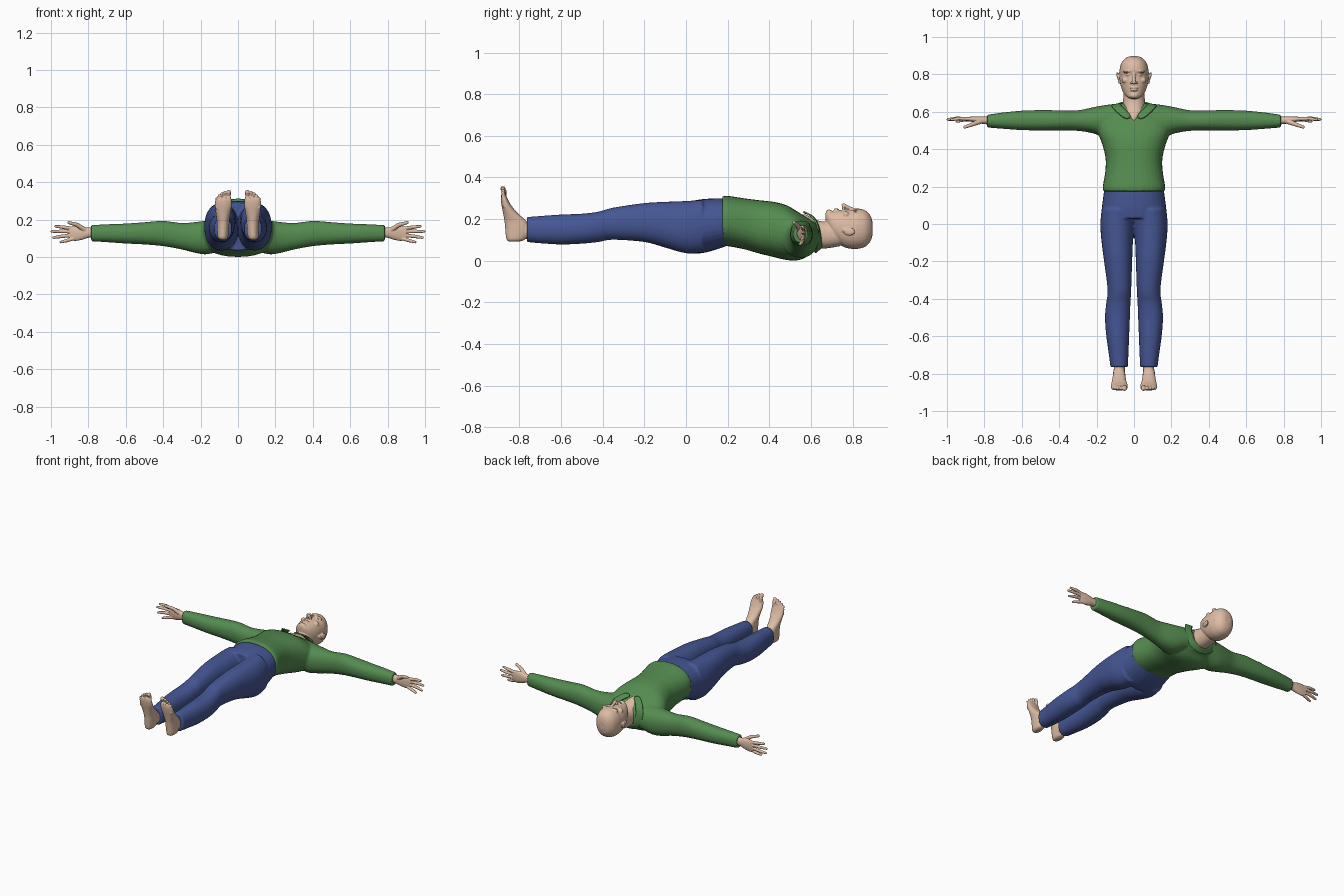
import bpy, bmesh, math
from mathutils import Vector, Matrix


def material(name, rgb):
    m = bpy.data.materials.new(name)
    m.diffuse_color = (*rgb, 1)
    return m


SKIN = material("skin", (0.72, 0.50, 0.37))
GREEN = material("green_cloth", (0.09, 0.26, 0.08))
BLUE = material("blue_cloth", (0.06, 0.095, 0.30))


def loft(bm, axis, rings, power=2.2, sides=32, steps=4):
    """Skin rings (pos, a_lo, a_hi, b_lo, b_hi) along an axis, smoothly interpolated."""
    fine = []
    for i in range(len(rings) - 1):
        p = [rings[max(i - 1, 0)], rings[i], rings[i + 1], rings[min(i + 2, len(rings) - 1)]]
        for k in range(steps):
            t = k / steps
            fine.append([0.5 * (2 * b + (c - a) * t + (2 * a - 5 * b + 4 * c - d) * t * t
                                + (3 * b - a - 3 * c + d) * t ** 3) for a, b, c, d in zip(*p)])
    fine.append(rings[-1])
    loops = []
    for pos, a0, a1, b0, b1 in fine:
        loop = []
        for j in range(sides):
            ang = 2 * math.pi * j / sides
            c, s = math.cos(ang), math.sin(ang)
            a = (a0 + a1) / 2 + (a1 - a0) / 2 * math.copysign(abs(c) ** (2 / power), c)
            b = (b0 + b1) / 2 + (b1 - b0) / 2 * math.copysign(abs(s) ** (2 / power), s)
            co = {'x': (pos, a, b), 'y': (a, pos, b), 'z': (a, b, pos)}[axis]
            loop.append(bm.verts.new(co))
        loops.append(loop)
    for l0, l1 in zip(loops, loops[1:]):
        for j in range(sides):
            k = (j + 1) % sides
            bm.faces.new((l0[j], l0[k], l1[k], l1[j]))
    bm.faces.new(loops[0])
    bm.faces.new(loops[-1])


def mirrored(rings):
    return [(-r[0], *r[1:]) for r in rings]


def blob(bm, centre, radii, tilt=0):
    m = Matrix.Translation(centre) @ Matrix.Rotation(tilt, 4, 'Z') @ Matrix.Diagonal((*radii, 1))
    bmesh.ops.create_icosphere(bm, subdivisions=3, radius=1, matrix=m)


def tube(bm, pts, radii):
    pts = [Vector(p) for p in pts]
    for p, r in zip(pts, radii):
        blob(bm, p, (r, r, r))
    for p, q, r0, r1 in zip(pts, pts[1:], radii, radii[1:]):
        d = q - p
        m = Matrix.Translation((p + q) / 2) @ d.to_track_quat('Z', 'Y').to_matrix().to_4x4()
        bmesh.ops.create_cone(bm, cap_ends=True, segments=16, radius1=r0, radius2=r1,
                              depth=d.length, matrix=m)


def finish(name, bm, mat, voxel=0, smooth=3, mirror=False):
    bmesh.ops.recalc_face_normals(bm, faces=bm.faces)
    for f in bm.faces:
        f.smooth = True
    me = bpy.data.meshes.new(name)
    bm.to_mesh(me)
    bm.free()
    me.materials.append(mat)
    ob = bpy.data.objects.new(name, me)
    bpy.context.collection.objects.link(ob)
    if voxel:
        r = ob.modifiers.new("fuse", 'REMESH')
        r.mode, r.voxel_size, r.use_smooth_shade = 'VOXEL', voxel, True
        s = ob.modifiers.new("soften", 'SMOOTH')
        s.factor, s.iterations = 0.5, smooth
    if mirror:
        ob.modifiers.new("mirror", 'MIRROR')
    return ob


# Shirt: torso and both sleeves fused
bm = bmesh.new()
torso = [(.175, .165, .07, .31), (.2, .167, .07, .312), (.28, .154, .055, .3), (.35, .152, .035, .291),
         (.42, .168, .018, .283), (.48, .19, .004, .268), (.53, .2, .001, .24), (.57, .185, .013, .214),
         (.6, .155, .035, .198), (.63, .105, .05, .18), (.645, .07, .06, .16)]
loft(bm, 'y', [(y, -w, w, a, b) for y, w, a, b in torso], 2.3)
sleeve = [(.08, .47, .645, .04, .2), (.16, .465, .635, .015, .195), (.22, .485, .624, .02, .188),
          (.3, .498, .608, .04, .182), (.4, .5, .608, .058, .193), (.5, .5, .609, .067, .186),
          (.6, .502, .606, .072, .179), (.7, .509, .596, .079, .175), (.785, .516, .584, .084, .171)]
loft(bm, 'x', sleeve)
loft(bm, 'x', mirrored(sleeve))
finish("shirt", bm, GREEN, .007, 4)

# Collar: folded ribbon around the neck, open in a V at the front
bm = bmesh.new()
inner = [(.008, .575, .228), (.045, .607, .217), (.07, .633, .185), (.078, .645, .13), (.06, .65, .08), (0, .65, .055)]
outer = [(.04, .555, .24), (.085, .59, .225), (.122, .632, .185), (.122, .637, .12), (.09, .628, .055), (0, .615, .03)]
a = [bm.verts.new(p) for p in inner]
b = [bm.verts.new(p) for p in outer]
for i in range(5):
    bm.faces.new((a[i], a[i + 1], b[i + 1], b[i]))
collar = finish("collar", bm, GREEN, mirror=True)
sub = collar.modifiers.new("round", 'SUBSURF')
sub.levels = sub.render_levels = 2
sol = collar.modifiers.new("thickness", 'SOLIDIFY')
sol.thickness, sol.offset = .008, 0

# Trousers: pelvis and both legs fused
bm = bmesh.new()
pelvis = [(.21, .155, .077, .3), (.15, .164, .055, .3), (.08, .173, .037, .296), (.03, .178, .035, .288)]
loft(bm, 'y', [(y, -w, w, a, b) for y, w, a, b in pelvis], 2.3)
leg = [(.08, 0, .172, .04, .292), (0, 0, .18, .036, .287), (-.1, .006, .173, .063, .283),
       (-.2, .01, .16, .09, .277), (-.35, .015, .141, .101, .255), (-.42, .019, .148, .09, .236),
       (-.5, .022, .155, .082, .226), (-.6, .026, .148, .078, .222), (-.7, .03, .134, .084, .215),
       (-.765, .033, .126, .09, .21)]
for s in (1, -1):
    loft(bm, 'y', [(y, s * p, s * q, a, b) for y, p, q, a, b in leg])
finish("trousers", bm, BLUE, .006, 3)

# Head and neck with facial features
bm = bmesh.new()
skull = [(.897, .022, .13, .18), (.887, .045, .095, .215), (.862, .067, .068, .241), (.825, .077, .057, .251),
         (.798, .078, .057, .245), (.765, .076, .063, .246), (.735, .07, .08, .243), (.71, .061, .1, .24),
         (.692, .05, .13, .238), (.678, .034, .165, .238), (.67, .018, .19, .228)]
loft(bm, 'y', [(y, -w, w, a, b) for y, w, a, b in skull])
neck = [(.545, .012, .1, .224), (.575, .034, .09, .222), (.6, .056, .07, .208), (.64, .06, .06, .192),
        (.68, .057, .06, .188), (.74, .055, .07, .19)]
loft(bm, 'y', [(y, -w, w, a, b) for y, w, a, b in neck])
tube(bm, [(0, .808, .244), (0, .775, .257), (0, .757, .267)], [.008, .009, .010])
blob(bm, (0, .727, .243), (.024, .005, .010))
blob(bm, (0, .716, .241), (.020, .006, .011))
blob(bm, (0, .688, .232), (.024, .016, .014))
for s in (1, -1):
    blob(bm, (s * .012, .756, .254), (.008, .007, .010))
    blob(bm, (s * .032, .816, .238), (.028, .007, .014), -s * .12)
    blob(bm, (s * .03, .798, .236), (.013, .007, .009))
    blob(bm, (s * .044, .768, .220), (.022, .016, .018))
    # Ears: tilted shell and lobe
    blob(bm, (s * .083, .785, .140), (.008, .028, .019), -s * .3)
    blob(bm, (s * .078, .760, .146), (.007, .010, .010))
finish("head", bm, SKIN, .0033, 3)

# Hands: palm with four fingers and a thumb
bm = bmesh.new()
palm = [(.765, .532, .574, .105, .158), (.8, .534, .574, .103, .157), (.835, .54, .575, .092, .163),
        (.87, .547, .574, .086, .166), (.9, .552, .571, .09, .162)]
loft(bm, 'x', palm)
fingers = [[(.89, .562, .153), (.935, .564, .160), (.975, .558, .164)],
           [(.89, .563, .136), (.95, .565, .137), (.995, .559, .137)],
           [(.89, .562, .116), (.945, .563, .110), (.986, .556, .104)],
           [(.88, .558, .098), (.915, .556, .088), (.947, .548, .080)],
           [(.815, .55, .143), (.86, .534, .172), (.905, .518, .184)]]
for f in fingers:
    r = .011 if f is fingers[-1] else .0095
    tube(bm, f, [r * 1.25 if r > .01 else r, r, r * .75])
finish("hands", bm, SKIN, .0026, 2, True)

# Feet: soles facing -y, toes pointing up
bm = bmesh.new()
foot = [(.092, .066, .096, -.85, -.8), (.105, .054, .108, -.863, -.77), (.15, .047, .112, -.868, -.75),
        (.19, .046, .113, -.872, -.766), (.23, .041, .118, -.879, -.81), (.27, .034, .123, -.887, -.842),
        (.3, .034, .122, -.89, -.858), (.318, .038, .112, -.888, -.866)]
loft(bm, 'z', foot)
loft(bm, 'y', [(-.82, .047, .11, .1, .19), (-.78, .048, .107, .105, .185), (-.73, .048, .108, .105, .185)])
toes = [(.05, .346, .0125), (.071, .345, .0085), (.087, .337, .008), (.101, .326, .008), (.113, .312, .0075)]
for x, z, r in toes:
    tube(bm, [(x, -.874, z - .05), (x, -.872, z - .018), (x, -.880, z)], [r, r * .9, r])
finish("feet", bm, SKIN, .0028, 2, True)
